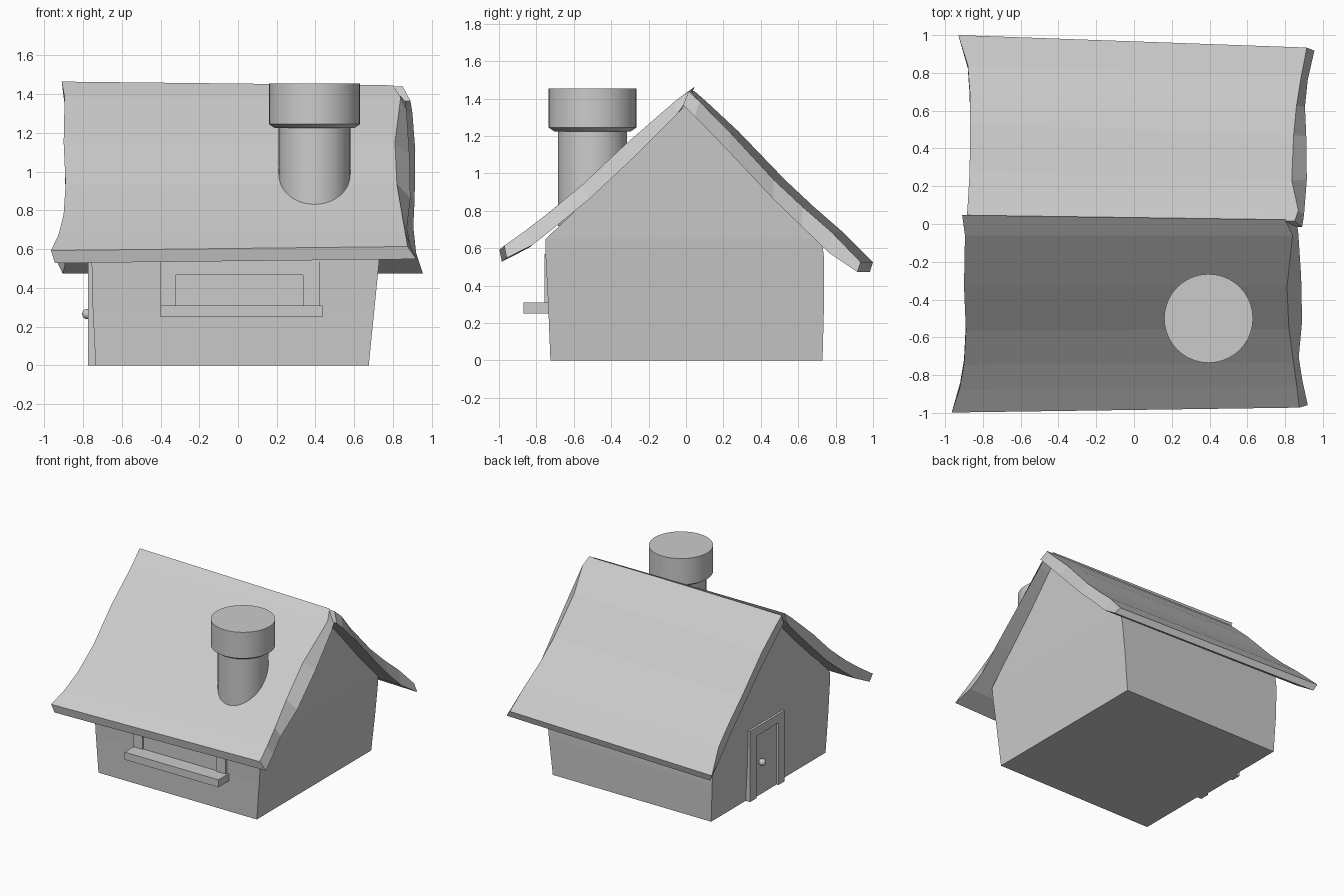
import bpy, bmesh

if "Cube" in bpy.data.objects:
    bpy.data.objects.remove(bpy.data.objects["Cube"])


def loft(name, rows):
    """Closed solid through a list of four-cornered rings."""
    bm = bmesh.new()
    rings = [[bm.verts.new(p) for p in r] for r in rows]
    for a, b in zip(rings, rings[1:]):
        for i in range(4):
            j = (i + 1) % 4
            bm.faces.new((a[i], a[j], b[j], b[i]))
    bm.faces.new(rings[0])
    bm.faces.new(rings[-1])
    bmesh.ops.remove_doubles(bm, verts=bm.verts, dist=0.0005)
    bmesh.ops.recalc_face_normals(bm, faces=bm.faces)
    me = bpy.data.meshes.new(name)
    bm.to_mesh(me)
    bm.free()
    ob = bpy.data.objects.new(name, me)
    bpy.context.collection.objects.link(ob)
    return ob


def box(name, x0, x1, y0, y1, z0, z1):
    return loft(name, [[(x0, y0, z), (x1, y0, z), (x1, y1, z), (x0, y1, z)]
                       for z in (z0, z1)])


def cylinder(name, r, x, y, z0, z1, r_top=None):
    bpy.ops.mesh.primitive_cone_add(vertices=40, radius1=r, radius2=r_top or r,
                                    depth=z1 - z0, location=(x, y, (z0 + z1) / 2))
    bpy.context.object.name = name
    bpy.ops.object.shade_smooth_by_angle()


# Walls: slightly flared, up to the gable ridge (z, front y, back y, left x, right x)
walls = [(0, -.725, .73, -.735, .675), (.3, -.737, .738, -.75, .705),
         (.55, -.75, .738, -.756, .73), (.65, -.75, .725, -.755, .74),
         (1.365, 0, 0, -.78, .78)]
loft("house_walls", [[(l, f, z), (r, f, z), (r, b, z), (l, b, z)]
                     for z, f, b, l, r in walls])


# Roof slabs: (top y, z, left x, right x), (underside y, z, left x, right x), skew
def roof(name, rows, tilt):
    loft(name, [[(t[2], t[0] + s, t[1] + s * tilt), (t[3], t[0] - s, t[1] - s * tilt),
                 (b[3], b[0] - s, b[1] - s * tilt), (b[2], b[0] + s, b[1] + s * tilt)]
                for t, b, s in rows])


roof("front_roof", [
    ((.035, 1.455, -.91, .80), (.0, 1.375, -.90, .865), .012),
    ((-.06, 1.385, -.895, .84), (-.05, 1.315, -.89, .87), 0),
    ((-.33, 1.15, -.90, .81), (-.28, 1.085, -.895, .885), 0),
    ((-.56, .935, -.89, .82), (-.52, .86, -.89, .89), -.004),
    ((-.74, .785, -.90, .845), (-.71, .705, -.90, .872), -.006),
    ((-.87, .685, -.925, .862), (-.83, .61, -.92, .89), -.009),
    ((-.985, .603, -.965, .875), (-.972, .538, -.945, .92), -.013)], .8)
roof("back_roof", [
    ((.03, 1.44, -.885, .85), (.0, 1.365, -.88, .89), .015),
    ((.09, 1.385, -.88, .87), (.065, 1.305, -.88, .90), .018),
    ((.255, 1.225, -.87, .835), (.26, 1.11, -.87, .915), .025),
    ((.50, .965, -.868, .845), (.495, .865, -.868, .912), .03),
    ((.655, .82, -.868, .86), (.65, .715, -.87, .905), .03),
    ((.81, .685, -.88, .885), (.795, .575, -.88, .92), .03),
    ((.967, .525, -.93, .915), (.95, .473, -.905, .955), .033)], 0)

# Chimney
cylinder("chimney_shaft", .185, .395, -.5, .72, 1.23)
cylinder("chimney_cap_bevel", .205, .395, -.5, 1.225, 1.245, .235)
cylinder("chimney_cap", .235, .395, -.5, 1.245, 1.455)

# Front window: jambs, lintel, pane and sill
for side, x0, x1 in (("left", -.40, -.32), ("right", .335, .42)):
    box("window_jamb_" + side, x0, x1, -.757, -.70, .30, .57)
box("window_lintel", -.40, .42, -.757, -.70, .467, .57)
box("window_pane", -.33, .345, -.748, -.70, .30, .48)
box("window_sill", -.40, .435, -.87, -.70, .25, .31)

# Door on the left side: frame, leaf and knob
for side, y0, y1 in (("back", .21, .29), ("front", -.15, -.07)):
    box("door_jamb_" + side, -.774, -.70, y0, y1, 0, .56)
box("door_lintel", -.774, -.70, -.15, .29, .50, .57)
box("door_leaf", -.758, -.70, -.08, .22, 0, .51)
bpy.ops.mesh.primitive_uv_sphere_add(segments=16, ring_count=8, radius=.027,
                                     location=(-.778, .14, .265))
bpy.context.object.name = "door_knob"
bpy.ops.object.shade_smooth_by_angle()
